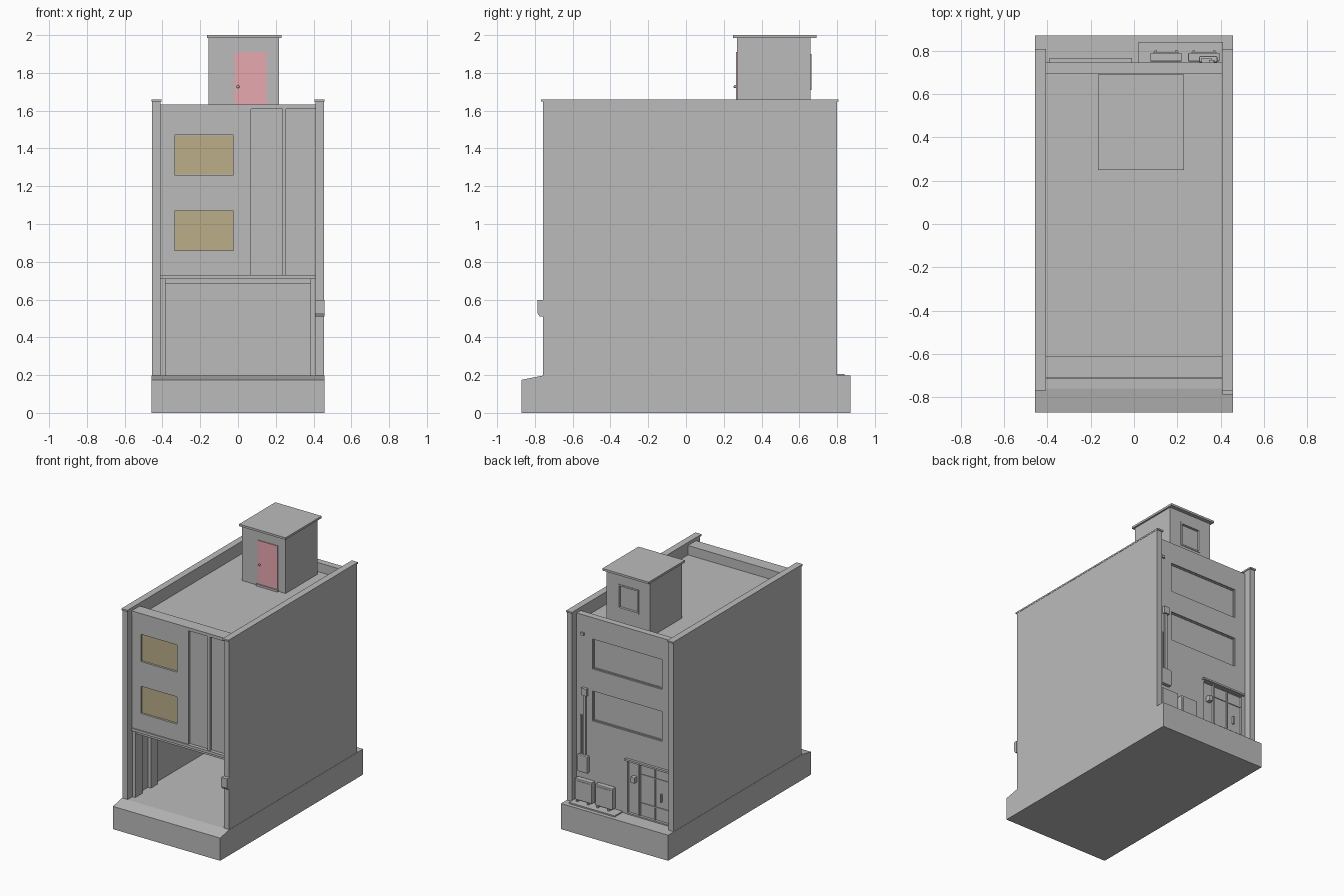
import bpy, bmesh, math

if "Cube" in bpy.data.objects:
    bpy.data.objects.remove(bpy.data.objects["Cube"])

def material(name, rgb):
    m = bpy.data.materials.new(name)
    m.diffuse_color = (*rgb, 1)
    m.use_nodes = True
    m.node_tree.nodes["Principled BSDF"].inputs["Base Color"].default_value = m.diffuse_color
    return m

GREY = material("concrete_grey", (0.5, 0.5, 0.5))
PINK = material("door_pink", (0.88, 0.43, 0.48))
TAN = material("curtain_tan", (0.5, 0.42, 0.25))

def finish(name, bm, mat):
    me = bpy.data.meshes.new(name)
    bmesh.ops.recalc_face_normals(bm, faces=bm.faces)
    bm.to_mesh(me)
    bm.free()
    ob = bpy.data.objects.new(name, me)
    bpy.context.collection.objects.link(ob)
    me.materials.append(mat)
    return ob

def box(name, x, y, z, mat=GREY, bevel=0):
    """Box from (min, max) pairs."""
    bm = bmesh.new()
    bmesh.ops.create_cube(bm, size=1)
    for v in bm.verts:
        v.co = [r[0] if c < 0 else r[1] for c, r in zip(v.co, (x, y, z))]
    if bevel:
        bmesh.ops.bevel(bm, geom=bm.edges[:], offset=bevel, segments=2, affect='EDGES', profile=0.5)
    return finish(name, bm, mat)

def profile_x(name, pts, x0, x1):
    """Extrude a (y, z) profile along x."""
    bm = bmesh.new()
    f = bm.faces.new([bm.verts.new((x0, y, z)) for y, z in pts])
    r = bmesh.ops.extrude_face_region(bm, geom=[f])
    for v in r["geom"]:
        if isinstance(v, bmesh.types.BMVert):
            v.co.x = x1
    return finish(name, bm, GREY)

def cut(ob, x, y, z):
    """Cut a box-shaped recess."""
    c = box("cutter", x, y, z)
    c.hide_render = True
    m = ob.modifiers.new("recess", 'BOOLEAN')
    m.object, m.solver = c, 'EXACT'
    bpy.context.view_layer.objects.active = ob
    bpy.ops.object.modifier_apply(modifier=m.name)
    bpy.data.objects.remove(c)

def frame(name, x, z, y, w):
    """Four thin bars round an opening in the xz plane."""
    box(name + "_left", (x[0], x[0] + w), y, z)
    box(name + "_right", (x[1] - w, x[1]), y, z)
    box(name + "_top", (x[0] + w, x[1] - w), y, (z[1] - w, z[1]))
    box(name + "_bottom", (x[0] + w, x[1] - w), y, (z[0], z[0] + w))

# Ground slab with sloping front drive
profile_x("base_slab", [(-.87, 0), (.87, 0), (.87, .197), (-.76, .197), (-.87, .175)], -.457, .457)

# Side walls and caps
for s, side in ((-1, "left"), (1, "right")):
    xs = lambda a, b: tuple(sorted((s * a, s * b)))
    box(side + "_wall", xs(.41, .455), (-.757, .8), (.19, 1.65))
    box(side + "_wall_cap", xs(.405, .457), (-.768, .808), (1.648, 1.66))
    # Garage posts
    box(side + "_garage_jamb", xs(.385, .41), (-.7, -.61), (.197, .71))
box("inner_left_post", (-.41, -.385), (-.51, -.43), (.197, .71))

# Upper floors and garage header
box("upper_floors", (-.41, .41), (-.68, .70), (.71, 1.56))
box("garage_header", (-.385, .385), (-.69, -.61), (.685, .712))
box("front_ledge", (-.41, .41), (-.712, -.66), (.71, .73))

# Front facade with two curtained windows
front = box("front_facade", (-.41, .055), (-.704, -.61), (.73, 1.61))
for i, z in enumerate(((.86, 1.07), (1.26, 1.47))):
    cut(front, (-.335, -.025), (-.75, -.686), z)
    box("front_window_%d" % i, (-.334, -.026), (-.69, -.684), (z[0] + .001, z[1] - .001), TAN)
box("recessed_panel", (.055, .41), (-.685, -.61), (.73, 1.61))
for i, x in enumerate(((.055, .07), (.235, .255))):
    box("front_fin_%d" % i, x, (-.704, -.68), (.73, 1.61))
box("front_parapet_cap", (-.41, .41), (-.708, -.61), (1.608, 1.632))

# Back facade with two wide windows and a door opening
back = box("back_facade", (-.41, .41), (.695, .745), (.19, 1.63))
for i, z in enumerate(((.835, 1.065), (1.235, 1.465))):
    cut(back, (-.315, .275), (.73, .8), z)
    frame("back_window_frame_%d" % i, (-.315, .275), z, (.728, .736), .008)
cut(back, (-.385, -.015), (.728, .8), (.197, .615))

# Back doors, meter box and canopy
frame("back_door_frame", (-.385, -.015), (.197, .615), (.726, .748), .01)
box("back_door_mullion", (-.125, -.113), (.726, .745), (.2, .61))
box("back_door_middle_bar", (-.255, -.247), (.726, .738), (.2, .61))
for z in (.3, .52):
    box("back_door_rail", (-.375, -.125), (.726, .734), (z, z + .008))
box("back_door_canopy", (-.39, -.01), (.74, .765), (.612, .626))
box("meter_box", (-.095, -.06), (.726, .765), (.455, .5), bevel=.005)
box("back_door_handle", (-.31, -.30), (.73, .748), (.36, .42))

# Outdoor units on a pad
box("unit_pad", (.02, .41), (.745, .84), (.195, .207))
for i, x in enumerate(((.075, .22), (.25, .395))):
    box("outdoor_unit_%d" % i, x, (.75, .79), (.217, .38), bevel=.004)
    box("outdoor_unit_face_%d" % i, (x[0] + .015, x[1] - .015), (.788, .793), (.235, .365))
    for fx in (x[0] + .02, x[1] - .03):
        box("outdoor_unit_foot", (fx, fx + .012), (.755, .8), (.205, .22))

# Water heater, pipes and vent
box("water_heater", (.3, .385), (.745, .775), (.43, .56), bevel=.006)
box("pipe_cover", (.325, .345), (.745, .757), (.55, 1.03))
box("pipe_cover_top", (.312, .358), (.745, .767), (1.02, 1.075))
box("drain_pipe", (.362, .372), (.745, .757), (.56, .86))
box("small_vent", (.345, .37), (.745, .757), (1.475, 1.495))

# Rooftop stair house
house = box("stair_house", (-.155, .217), (.27, .66), (1.55, 1.986))
box("stair_house_roof", (-.165, .23), (.25, .69), (1.984, 2.0))
cut(house, (-.06, .12), (.645, .7), (1.71, 1.9))
frame("stair_house_window_frame", (-.06, .12), (1.71, 1.9), (.642, .664), .012)
box("roof_door", (-.018, .15), (.264, .272), (1.575, 1.91), PINK)
box("roof_door_step", (-.025, .157), (.255, .272), (1.56, 1.575))
bm = bmesh.new()
bmesh.ops.create_uvsphere(bm, u_segments=12, v_segments=8, radius=.008)
bmesh.ops.translate(bm, vec=(0, .26, 1.727), verts=bm.verts)
knob = finish("roof_door_knob", bm, GREY)
for p in knob.data.polygons:
    p.use_smooth = True

# Letter box on the front right wall end
profile_x("letter_box", [(-.757, .51), (-.775, .51), (-.787, .53), (-.787, .598), (-.757, .598)], .408, .457)
